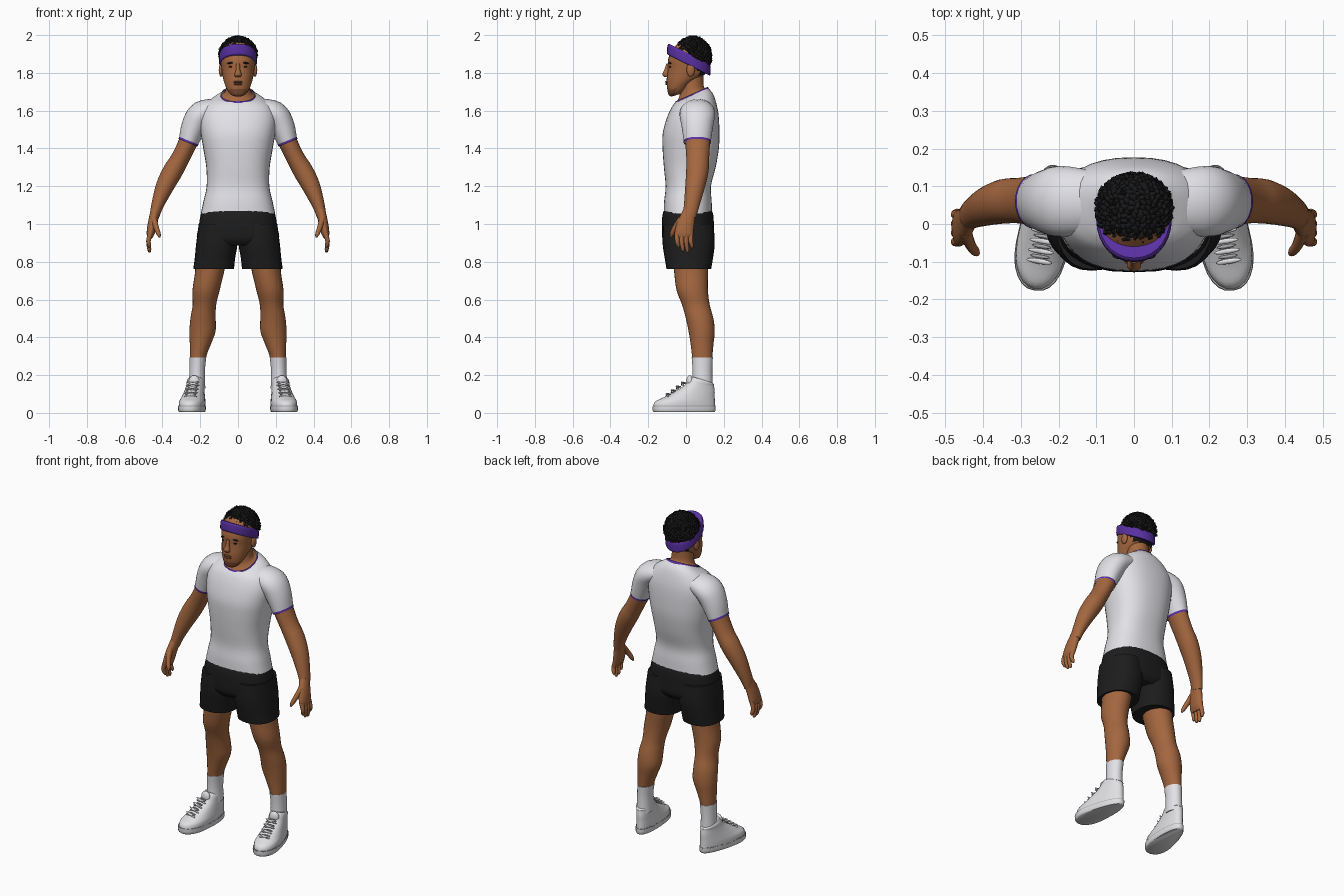
import bpy, bmesh, math, random
from mathutils import Matrix, Vector

random.seed(4)
if "Cube" in bpy.data.objects:
    bpy.data.objects.remove(bpy.data.objects["Cube"])


def material(name, r, g, b):
    m = bpy.data.materials.new(name)
    m.use_nodes = True
    m.diffuse_color = (r, g, b, 1)
    bsdf = m.node_tree.nodes["Principled BSDF"]
    bsdf.inputs["Base Color"].default_value = (r, g, b, 1)
    bsdf.inputs["Roughness"].default_value = .8
    return m


skin = material("skin", .37, .135, .05)
dark_skin = material("dark_skin", .2, .07, .03)
white_cloth = material("white_cloth", .76, .76, .8)
black_cloth = material("black_cloth", .012, .012, .012)
black_hair = material("black_hair", .009, .009, .01)
purple = material("purple", .1, .03, .36)
shoe_white = material("shoe_white", .74, .74, .76)
shoe_grey = material("shoe_grey", .38, .38, .4)
parts = []


def finish(name, bm, mats, mirror=False, matrix=None, rule=None):
    """Turn a bmesh into an object; rule picks a material index per face centre."""
    bmesh.ops.recalc_face_normals(bm, faces=bm.faces)
    for f in bm.faces:
        f.smooth = True
        if rule:
            f.material_index = rule(f.calc_center_median())
    mesh = bpy.data.meshes.new(name)
    bm.to_mesh(mesh)
    bm.free()
    if matrix:
        mesh.transform(matrix)
    for m in mats:
        mesh.materials.append(m)
    ob = bpy.data.objects.new(name, mesh)
    bpy.context.collection.objects.link(ob)
    if mirror:
        mod = ob.modifiers.new("Mirror", "MIRROR")
        mod.use_mirror_merge = False
    parts.append(ob)
    return ob


def spline(rows, steps):
    """Catmull-Rom interpolation through rows of numbers."""
    rows = [tuple(r) + (0,) * (6 - len(r)) for r in rows]
    rows = [rows[0]] + rows + [rows[-1]]
    out = []
    for a, b, c, d in zip(rows, rows[1:], rows[2:], rows[3:]):
        for i in range(steps):
            t = i / steps
            out.append([q + .5 * t * (r - p + t * (2*p - 5*q + 4*r - s + t * (3*(q - r) + s - p)))
                        for p, q, r, s in zip(a, b, c, d)])
    return out + [list(rows[-1])]


def loft(name, rows, mats, mirror=False, tilted=False, power=2, cap=True,
         steps=4, sides=28, matrix=None, rule=None, warp=None):
    """Skin rings given as x, y, z, x radius, y radius, slope of z along y."""
    rings = spline(rows, steps)
    bm = bmesh.new()
    loops = []
    for i, (x, y, z, rx, ry, slope) in enumerate(rings):
        centre, u, v = Vector((x, y, z)), Vector((1, 0, 0)), Vector((0, 1, slope))
        if tilted:
            before, after = rings[max(i - 1, 0)], rings[min(i + 1, len(rings) - 1)]
            along = (Vector(after[:3]) - Vector(before[:3])).normalized()
            u = v.cross(along).normalized()
            v = along.cross(u)
        loop = []
        for k in range(sides):
            a = math.tau * k / sides
            c, s = [math.copysign(abs(w) ** (2 / power), w) for w in (math.cos(a), math.sin(a))]
            p = centre + u * rx * c + v * ry * s
            loop.append(bm.verts.new(warp(p) if warp else p))
        loops.append(loop)
    for lo, hi in zip(loops, loops[1:]):
        for k in range(sides):
            n = (k + 1) % sides
            bm.faces.new((lo[k], lo[n], hi[n], hi[k]))
    if cap:
        bm.faces.new(loops[0])
        bm.faces.new(loops[-1])
    return finish(name, bm, mats, mirror, matrix, rule)


def blob(name, at, size, mat, mirror=False, matrix=None, turn=0):
    bm = bmesh.new()
    m = Matrix.LocRotScale(Vector(at), Matrix.Rotation(turn, 3, "Y"), Vector(size))
    bmesh.ops.create_uvsphere(bm, u_segments=16, v_segments=10, radius=1, matrix=m)
    return finish(name, bm, [mat], mirror, matrix)


# Shirt with sleeves and purple trims
loft("shirt_body", [(0, .01, 1.055, .197, .128), (0, .01, 1.12, .183, .126), (0, .012, 1.2, .166, .12),
     (0, .02, 1.3, .168, .137), (0, .025, 1.4, .184, .149), (0, .027, 1.48, .197, .15),
     (0, .036, 1.56, .203, .138), (0, .045, 1.62, .185, .12), (0, .045, 1.665, .135, .1, .2),
     (0, .03, 1.682, .09, .086, .45)], [white_cloth], power=2.4, cap=False, sides=36)
loft("sleeve", [(.1, .06, 1.615, .05, .08), (.19, .06, 1.585, .068, .094), (.232, .06, 1.52, .067, .084),
     (.262, .06, 1.435, .053, .071)], [white_cloth], True, True, cap=False)
loft("sleeve_trim", [(.2605, .06, 1.441, .0545, .0725), (.265, .06, 1.43, .0545, .0725)],
     [purple], True, True, cap=False, steps=1)
loft("collar_trim", [(0, .03, 1.672, .098, .093, .45), (0, .03, 1.688, .089, .085, .45)],
     [purple], cap=False, steps=1, power=2.3, sides=36)

# Shorts
loft("shorts_hips", [(0, .01, 1.085, .182, .12), (0, .01, 1.05, .197, .134), (0, .01, .98, .209, .138),
     (0, .012, .92, .215, .136), (0, .012, .885, .15, .11)], [black_cloth], power=2.4)
loft("shorts_leg", [(.11, .012, 1, .098, .132), (.112, .014, .9, .109, .138), (.122, .015, .82, .107, .128),
     (.129, .015, .762, .108, .118)], [black_cloth], True, power=2.3)

# Legs and socks
loft("leg", [(.14, .025, .85, .085, .095), (.15, .027, .75, .077, .09), (.169, .033, .65, .072, .083),
     (.178, .053, .57, .062, .073), (.185, .072, .5, .067, .073), (.188, .083, .43, .069, .069),
     (.2, .085, .36, .055, .06), (.212, .086, .29, .042, .053), (.215, .087, .2, .037, .046)],
     [skin], True)
blob("kneecap", (.18, .0, .6), (.036, .026, .045), skin, True)
loft("sock", [(.212, .086, .292, .044, .056), (.216, .087, .22, .041, .052), (.217, .087, .13, .044, .054)],
     [white_cloth], True)

# Shoes, turned slightly outward
foot = Matrix.Translation((.237, -.01, 0)) @ Matrix.Rotation(math.radians(9), 4, "Z")


def narrow_heel(p):
    return Vector((p.x * (1 - 1.5 * max(p.y, -.1)), p.y, p.z))


loft("shoe_sole", [(0, 0, .004, .06, .162), (0, 0, .012, .065, .168), (0, 0, .034, .066, .169)],
     [shoe_white], True, power=2.4, matrix=foot, warp=narrow_heel, steps=2)
loft("sole_seam", [(0, 0, .034, .0655, .1685), (0, 0, .038, .0645, .167)], [shoe_grey], True,
     power=2.4, matrix=foot, warp=narrow_heel, steps=1)
loft("shoe_upper", [(0, 0, .03, .064, .166), (0, .005, .06, .064, .16), (0, .03, .085, .06, .134),
     (0, .058, .115, .055, .106), (0, .08, .145, .052, .08), (0, .094, .165, .052, .066, -.2),
     (0, .096, .175, .046, .056, -.3)], [shoe_white], True, power=2.2, matrix=foot, warp=narrow_heel)
blob("shoe_tongue", (0, .03, .165), (.03, .018, .034), shoe_white, True, foot)
for i in range(4):
    y, z = -.09 + i * .027, .095 + i * .02
    for side in (-1, 1):
        blob("shoe_lace", (0, y, z), (.036, .007, .006), shoe_white, True, foot, side * .25)
    blob("lace_gap", (0, y + .013, z + .003), (.026, .005, .005), shoe_grey, True, foot)

# Arms and hands
loft("arm", [(.235, .062, 1.5, .054, .068), (.275, .062, 1.41, .049, .064), (.31, .062, 1.34, .049, .06),
     (.345, .06, 1.28, .053, .059), (.387, .048, 1.2, .048, .052), (.426, .03, 1.1, .033, .041),
     (.442, .018, 1.04, .025, .036)], [skin], True, True)
loft("palm", [(.438, .02, 1.07, .025, .034), (.453, -.002, 1, .025, .046), (.463, -.011, .95, .021, .049),
     (.467, -.013, .925, .012, .045)], [skin], True, True)
for i, reach in enumerate((.875, .855, .85, .872)):
    y = -.047 + i * .024
    loft("finger", [(.464, y, .95, .013, .013), (.474, y, .91, .012, .012),
         (.469, y + .006, reach + .012, .01, .01), (.466, y + .007, reach, .004, .004)],
         [skin], True, True, sides=12)
loft("thumb", [(.447, -.022, 1.03, .017, .018), (.434, -.055, .985, .014, .015), (.421, -.073, .95, .012, .012),
     (.414, -.08, .93, .005, .005)], [skin], True, True, sides=12)

# Neck and head
loft("neck", [(0, .03, 1.677, .089, .084, .45), (0, .032, 1.7, .068, .066, .3), (0, .032, 1.75, .061, .06),
     (0, .03, 1.82, .06, .062)], [skin])


def head_colour(c):
    if c.y > .065 and c.z > 1.785:
        return 1
    return 2 if c.y < -.055 and c.z < 1.715 else 0


loft("head", [(0, -.052, 1.682, .026, .026, .3), (0, -.046, 1.697, .049, .046, .3),
     (0, -.028, 1.735, .068, .071, .3), (0, -.003, 1.775, .08, .1, .15), (0, .01, 1.82, .087, .106),
     (0, .014, 1.87, .092, .109), (0, .025, 1.92, .088, .1), (0, .03, 1.96, .06, .07)],
     [skin, black_hair, dark_skin], power=2.15, rule=head_colour)
loft("nose", [(0, -.094, 1.85, .009, .01), (0, -.102, 1.815, .012, .014), (0, -.108, 1.792, .019, .018),
     (0, -.102, 1.778, .015, .012)], [skin], sides=14)
blob("upper_lip", (0, -.098, 1.752), (.026, .013, .006), dark_skin)
blob("lower_lip", (0, -.097, 1.741), (.023, .013, .007), dark_skin)
blob("eye", (.035, -.081, 1.832), (.014, .009, .006), black_hair, True)
blob("eyebrow", (.036, -.083, 1.853), (.022, .01, .005), black_hair, True, turn=.12)
blob("ear", (.09, .025, 1.815), (.012, .022, .035), skin, True)

# Tilted headband
loft("headband", [(0, .014, 1.842, .096, .112, -.5), (0, .014, 1.85, .1, .115, -.5),
     (0, .016, 1.888, .1, .114, -.5), (0, .018, 1.9, .095, .108, -.5)], [purple], power=2.1)

# Curly hair: a cap cut off along the headband, covered with small curls
centre, radii = Vector((0, .036, 1.885)), Vector((.097, .093, .104))
bm = bmesh.new()
bmesh.ops.create_uvsphere(bm, u_segments=32, v_segments=20, radius=1,
                          matrix=Matrix.LocRotScale(centre, None, radii))
bmesh.ops.bisect_plane(bm, geom=bm.verts[:] + bm.edges[:] + bm.faces[:], plane_co=(0, .015, 1.88),
                       plane_no=(0, .5, 1), clear_inner=True)
finish("hair_cap", bm, [black_hair])
bm = bmesh.new()
count = 560
for i in range(count):
    h = 1 - 2 * (i + .5) / count
    a, r = i * math.pi * (3 - math.sqrt(5)), math.sqrt(1 - h * h)
    p = centre + Vector((r * math.cos(a), r * math.sin(a), h)) * radii
    if p.z < 1.903 - .5 * (p.y - .015):
        continue
    spin = Matrix.Rotation(random.uniform(0, math.tau), 3, Vector((random.random(), random.random(), 1)))
    m = Matrix.LocRotScale(p, spin, Vector((.016, .009, .011)) * random.uniform(.85, 1.1))
    bmesh.ops.create_icosphere(bm, subdivisions=1, radius=1, matrix=m)
finish("hair_curls", bm, [black_hair])

# Smooth shading that keeps hard edges
bpy.ops.object.select_all(action="DESELECT")
for ob in parts:
    ob.select_set(True)
bpy.context.view_layer.objects.active = parts[0]
bpy.ops.object.shade_smooth_by_angle(angle=math.radians(45))
